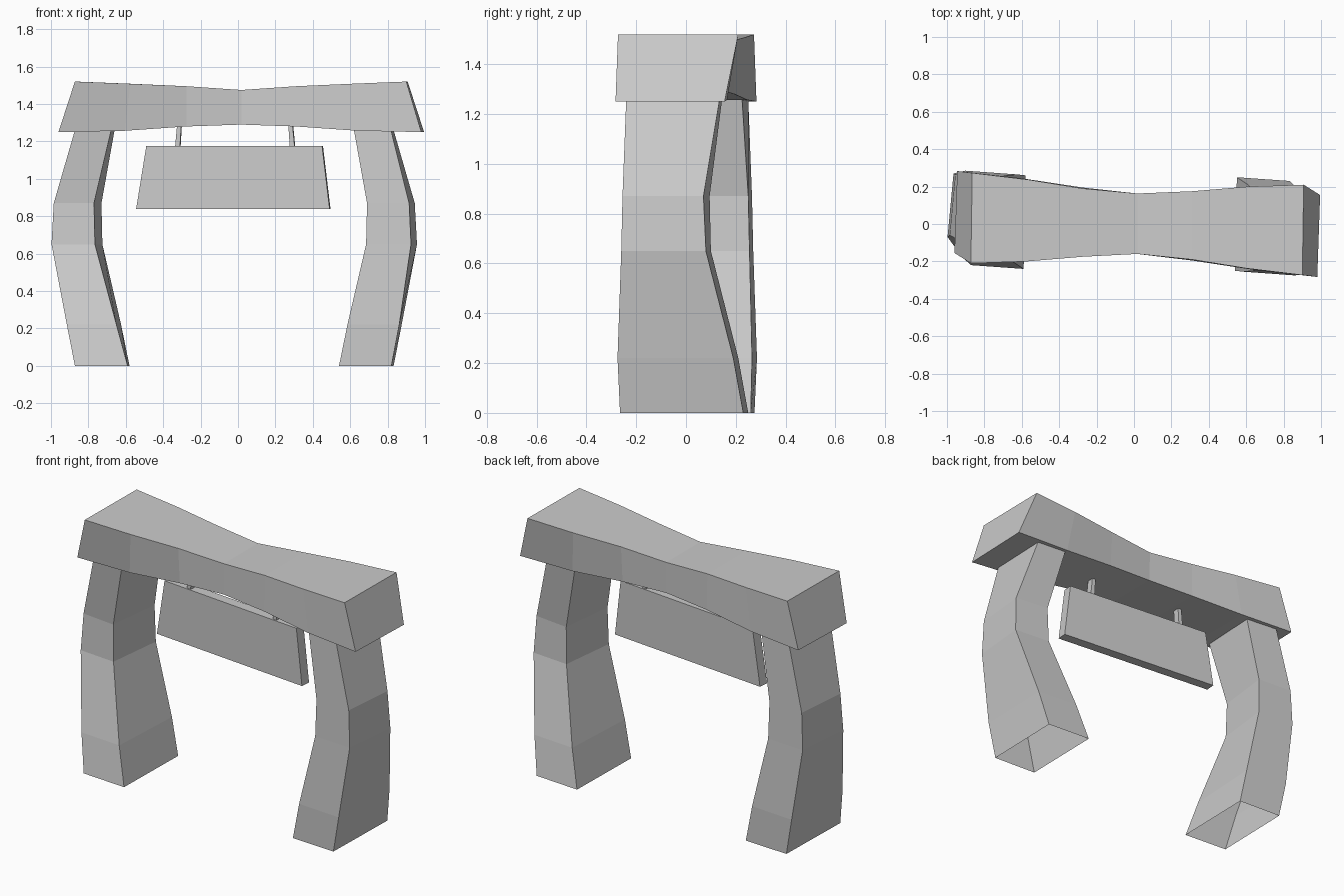
import bpy, bmesh

if "Cube" in bpy.data.objects:
    bpy.data.objects.remove(bpy.data.objects["Cube"])


def loft(name, rings, capped=True):
    """Skin a list of four-point rings into a flat-shaded mesh."""
    bm = bmesh.new()
    loops = [[bm.verts.new(p) for p in ring] for ring in rings]
    for a, b in zip(loops, loops[1:]):
        for i in range(4):
            j = (i + 1) % 4
            bm.faces.new((a[i], a[j], b[j], b[i]))
    if capped:
        bm.faces.new(loops[0])
        bm.faces.new(loops[-1])
    bmesh.ops.recalc_face_normals(bm, faces=bm.faces)
    mesh = bpy.data.meshes.new(name)
    bm.to_mesh(mesh)
    bm.free()
    obj = bpy.data.objects.new(name, mesh)
    bpy.context.collection.objects.link(obj)
    return obj


def half_turn(ring, cx, cy):
    """Rotate a ring 180 degrees about a vertical axis."""
    return [(2 * cx - x, 2 * cy - y, z) for x, y, z in ring]


# Legs: bowed outward, open at the ends; left leg is a half turn of the right
# z, then (x, y) of front inner, front outer, back outer, back inner
leg_rows = [
    (0.00, (0.54, -0.25), (0.82, -0.265), (0.832, 0.23), (0.55, 0.25)),
    (0.22, (0.585, -0.255), (0.862, -0.275), (0.875, 0.19), (0.61, 0.21)),
    (0.65, (0.685, -0.245), (0.925, -0.26), (0.957, 0.08), (0.725, 0.10)),
    (0.87, (0.69, -0.24), (0.915, -0.255), (0.945, 0.07), (0.73, 0.095)),
    (1.26, (0.62, -0.215), (0.818, -0.24), (0.832, 0.135), (0.638, 0.145)),
]
leg = [[(x, y, z) for x, y in pts] for z, *pts in leg_rows]
loft("right_leg", leg, capped=False)
loft("left_leg", [half_turn(r, -0.02, 0.005) for r in leg], capped=False)

# Top beam: pinched in the middle, flared at the ends
beam_half = [
    [(0.31, -0.195, 1.28), (0.31, 0.16, 1.28), (0.31, 0.175, 1.495), (0.31, -0.19, 1.495)],
    [(0.64, -0.245, 1.257), (0.64, 0.165, 1.257), (0.61, 0.20, 1.508), (0.60, -0.237, 1.508)],
    [(0.98, -0.283, 1.25), (0.995, 0.155, 1.25), (0.907, 0.21, 1.52), (0.90, -0.273, 1.52)],
]
middle = [(0.0175, -0.16, 1.29), (0.0175, 0.16, 1.29), (0.0175, 0.163, 1.475), (0.0175, -0.16, 1.475)]
other_half = []
for ring in reversed(beam_half):
    bf, bb, tb, tf = half_turn(ring, 0.0175, 0)
    other_half.append([bb, bf, tf, tb])
loft("top_beam", other_half + [middle] + beam_half)


def plank_ring(x0, x1, z, half_depth):
    """Ring lying along the slightly turned centre line of the sign."""
    def line(x):
        return -0.012 - 0.096 * (x + 0.025)
    skew = 0.0025 * half_depth / 0.03
    return [(x0 - skew, line(x0) - half_depth, z), (x1 - skew, line(x1) - half_depth, z),
            (x1 + skew, line(x1) + half_depth, z), (x0 + skew, line(x0) + half_depth, z)]


# Hanging board, wider at the bottom
loft("hanging_board", [plank_ring(-0.542, 0.492, 0.84, 0.03),
                       plank_ring(-0.488, 0.452, 1.175, 0.03)])

# Two hangers tying the board to the beam
for side, bottom, top in (("left", -0.322, -0.312), ("right", 0.292, 0.281)):
    loft(side + "_hanger", [plank_ring(bottom - 0.013, bottom + 0.013, 1.165, 0.022),
                            plank_ring(top - 0.011, top + 0.011, 1.30, 0.022)])
